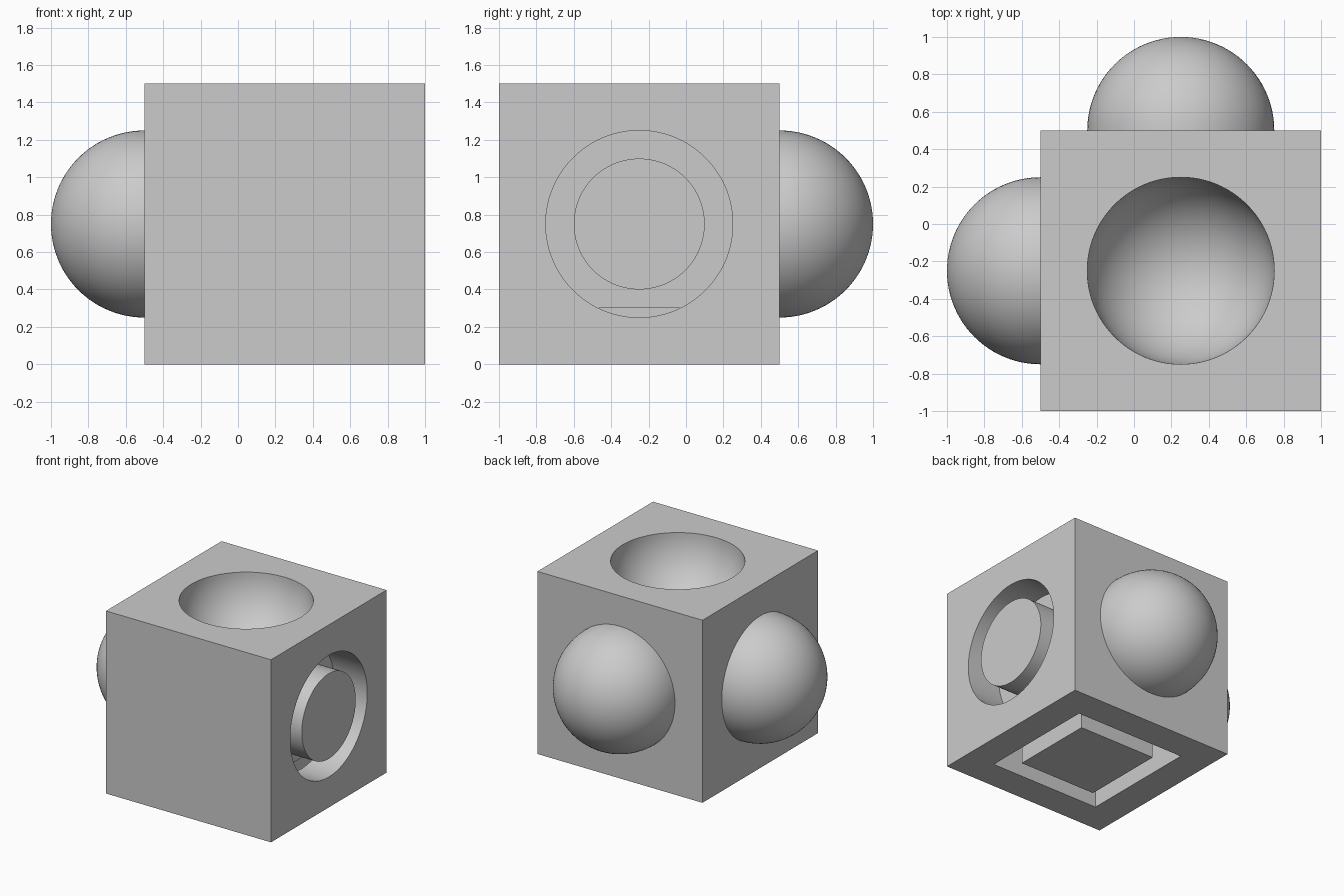
import bpy
import bmesh
from math import pi, cos, sin, sqrt
from mathutils import Vector, Matrix

default = bpy.data.objects.get("Cube")
if default:
    bpy.data.objects.remove(default, do_unlink=True)

SIDE = 1.5
RADIUS = 0.5        # domes, bowl and outer groove walls
CORE = 0.35         # islands left inside the grooves
DEPTH = 0.3         # groove depth
CENTRE = Vector((0.25, -0.25, 0.75))


def make_object(name, bm, matrix):
    bm.transform(matrix)
    bmesh.ops.recalc_face_normals(bm, faces=bm.faces)
    mesh = bpy.data.meshes.new(name)
    bm.to_mesh(mesh)
    bm.free()
    obj = bpy.data.objects.new(name, mesh)
    bpy.context.collection.objects.link(obj)
    return obj


def on_face(normal):
    """Frame at the middle of a block face, with local z pointing outwards."""
    normal = Vector(normal)
    turn = Vector((0, 0, 1)).rotation_difference(normal).to_matrix().to_4x4()
    return Matrix.Translation(CENTRE + normal * SIDE / 2) @ turn


def ball(name, normal):
    bm = bmesh.new()
    bmesh.ops.create_uvsphere(bm, u_segments=96, v_segments=48, radius=RADIUS)
    return make_object(name, bm, on_face(normal))


def ring(name, normal, sides, outer, inner):
    """Closed ring with a rectangular section, sunk into a face."""
    bm = bmesh.new()
    section = [(outer, 0.1), (outer, -DEPTH), (inner, -DEPTH), (inner, 0.1)]
    loops = []
    for i in range(sides):
        a = 2 * pi * (i + 0.5) / sides
        loops.append([bm.verts.new((r * cos(a), r * sin(a), z)) for r, z in section])
    for i, here in enumerate(loops):
        after = loops[(i + 1) % sides]
        for j in range(4):
            k = (j + 1) % 4
            bm.faces.new((here[j], after[j], after[k], here[k]))
    return make_object(name, bm, on_face(normal))


def combine(target, tool, operation):
    tool.hide_render = True
    mod = target.modifiers.new(tool.name, "BOOLEAN")
    mod.operation = operation
    mod.solver = "EXACT"
    mod.object = tool
    bpy.context.view_layer.objects.active = target
    bpy.ops.object.modifier_apply(modifier=mod.name)
    bpy.data.objects.remove(tool, do_unlink=True)


# Main block
bm = bmesh.new()
bmesh.ops.create_cube(bm, size=SIDE)
block = make_object("block", bm, Matrix.Translation(CENTRE))

# Domes on the right and back faces
combine(block, ball("right_dome", (-1, 0, 0)), "UNION")
combine(block, ball("back_dome", (0, 1, 0)), "UNION")

# Bowl in the top, round groove on the left, square groove underneath
combine(block, ball("top_bowl", (0, 0, 1)), "DIFFERENCE")
combine(block, ring("round_groove", (1, 0, 0), 96, RADIUS, CORE), "DIFFERENCE")
combine(block, ring("square_groove", (0, 0, -1), 4, RADIUS * sqrt(2), CORE * sqrt(2)),
        "DIFFERENCE")

# One plain grey material
grey = bpy.data.materials.new("plain grey")
colour = (0.6, 0.6, 0.6, 1)
grey.use_nodes = True
grey.diffuse_color = colour
grey.node_tree.nodes["Principled BSDF"].inputs["Base Color"].default_value = colour
block.data.materials.clear()
block.data.materials.append(grey)

# Smooth round surfaces, crisp edges
bpy.ops.object.select_all(action="DESELECT")
block.select_set(True)
bpy.context.view_layer.objects.active = block
bpy.ops.object.shade_smooth_by_angle(angle=pi / 6)
